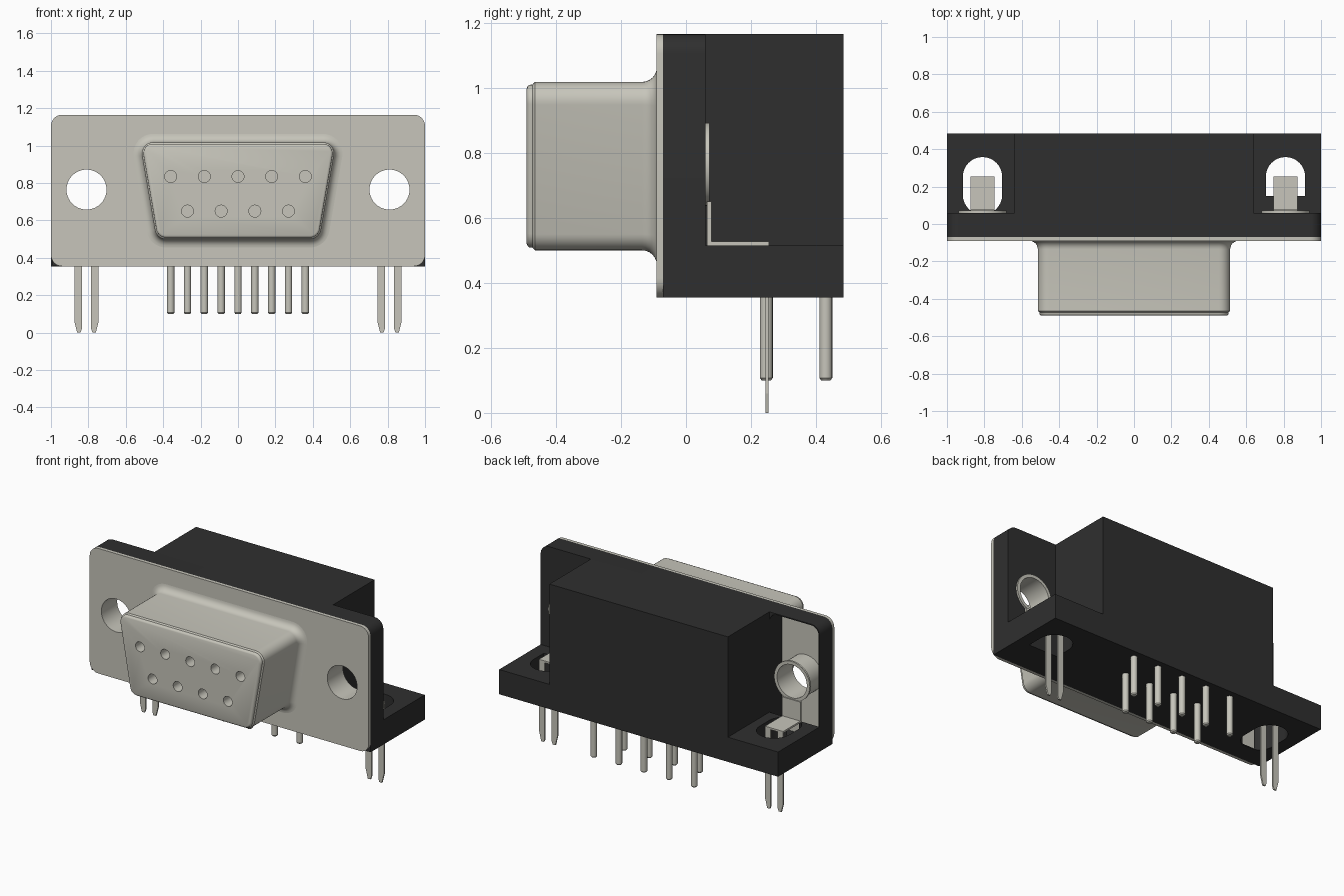
import bpy, bmesh
from math import sin, cos, radians, pi

cube = bpy.data.objects.get("Cube")
if cube:
    bpy.data.objects.remove(cube, do_unlink=True)


def material(name, color):
    m = bpy.data.materials.new(name)
    m.use_nodes = True
    m.diffuse_color = color
    bsdf = m.node_tree.nodes["Principled BSDF"]
    bsdf.inputs["Base Color"].default_value = color
    bsdf.inputs["Roughness"].default_value = 0.6
    return m


METAL = material("light grey metal", (0.57, 0.56, 0.495, 1))
BLACK = material("black plastic", (0.028, 0.028, 0.028, 1))

# Places a 2D outline point at distance t along an axis
PLACE = {"x": lambda u, v, t: (t, u, v),
         "y": lambda u, v, t: (u, t, v),
         "z": lambda u, v, t: (u, v, t)}


def loft(name, sections, axis, mat, ring=False):
    """Skin a list of (distance, outline) sections; ring closes it on itself."""
    bm = bmesh.new()
    loops = [[bm.verts.new(PLACE[axis](u, v, t)) for u, v in pts] for t, pts in sections]
    pairs = list(zip(loops, loops[1:]))
    if ring:
        pairs.append((loops[-1], loops[0]))
    else:
        bm.faces.new(loops[0])
        bm.faces.new(loops[-1])
    for a, b in pairs:
        for i in range(len(a)):
            j = (i + 1) % len(a)
            bm.faces.new((a[i], a[j], b[j], b[i]))
    bmesh.ops.recalc_face_normals(bm, faces=bm.faces[:])
    me = bpy.data.meshes.new(name)
    bm.to_mesh(me)
    bm.free()
    me.materials.append(mat)
    ob = bpy.data.objects.new(name, me)
    bpy.context.collection.objects.link(ob)
    return ob


def prism(name, outline, axis, a, b, mat):
    return loft(name, [(a, outline), (b, outline)], axis, mat)


def arc(cx, cy, r, a, b, n=8):
    steps = [radians(a + (b - a) * i / n) for i in range(n + 1)]
    return [(cx + r * cos(t), cy + r * sin(t)) for t in steps]


def circle(cx, cy, r, n=40):
    return [(cx + r * cos(2 * pi * i / n), cy + r * sin(2 * pi * i / n)) for i in range(n)]


def rect(x0, y0, x1, y1):
    return [(x0, y0), (x1, y0), (x1, y1), (x0, y1)]


def cut(ob, cutters):
    bpy.context.view_layer.objects.active = ob
    for c in cutters:
        c.hide_render = True
        mod = ob.modifiers.new("cut", "BOOLEAN")
        mod.operation, mod.solver, mod.object = "DIFFERENCE", "EXACT", c
        bpy.ops.object.modifier_apply(modifier=mod.name)
        bpy.data.objects.remove(c, do_unlink=True)


def smooth(ob, angle=35):
    bpy.ops.object.select_all(action="DESELECT")
    ob.select_set(True)
    bpy.context.view_layer.objects.active = ob
    bpy.ops.object.shade_smooth_by_angle(angle=radians(angle))


BOTTOM, TOP, LEDGE, CORNER = 0.355, 1.165, 0.515, 0.06
HOLE_X, HOLE_Z, HOLE_R = 0.81, 0.765, 0.107


def arch(x0, x1, z0, z1, r):
    """Rectangle with rounded top corners."""
    return [(x0, z0), (x1, z0)] + arc(x1 - r, z1 - r, r, 0, 90) + arc(x0 + r, z1 - r, r, 90, 180)


# Front metal plate with rounded corners and screw holes
r = CORNER
plate_outline = (arc(1 - r, TOP - r, r, 0, 90) + arc(r - 1, TOP - r, r, 90, 180)
                 + arc(r - 1, BOTTOM + r, r, 180, 270) + arc(1 - r, BOTTOM + r, r, 270, 360))
plate = prism("front_plate", plate_outline, "y", -0.09, -0.07, METAL)
cut(plate, [prism("cutter", circle(s * HOLE_X, HOLE_Z, HOLE_R), "y", -0.2, 0.1, METAL)
            for s in (-1, 1)])
smooth(plate)

# Plastic flange: bored on one side, hollow from behind on the other
flange = prism("flange", arch(-1, 1, BOTTOM, TOP, r), "y", -0.07, 0.06, BLACK)
cut(flange, [prism("cutter", circle(HOLE_X, HOLE_Z, 0.12), "y", -0.2, 0.2, BLACK),
             prism("cutter", arch(-0.993, -0.64, BOTTOM + 0.007, TOP - 0.007, 0.053),
                   "y", -0.2, 0.2, BLACK)])
smooth(flange)

# Rear housing: tall block on a low ledge, with slots for the board clips
half = [(1, BOTTOM), (1, LEDGE), (0.64, LEDGE), (0.64, TOP)]
housing = prism("rear_housing", half + [(-x, z) for x, z in reversed(half)],
                "y", 0.06, 0.485, BLACK)
slot_back = arc(0, 0.253, 0.105, 0, 180, 16)
slots = []
for s, front in ((-1, arc(0, 0.155, 0.105, 180, 360, 16)), (1, [(-0.105, 0.15), (0.105, 0.15)])):
    outline = [(s * HOLE_X + x, y) for x, y in slot_back + front]
    slots.append(prism("cutter", outline, "z", 0.2, 0.6, BLACK))
cut(housing, slots)
smooth(housing)


# Tapered D-shaped shell: flared root, straight wall, small lip, flat face
def d_outline(offset):
    rad = 0.06 + offset
    right = arc(0.385, 0.56, rad, -90, -10) + arc(0.454, 0.958, rad, -10, 90)
    return right + [(-x, z) for x, z in reversed(right)]


flare = 0.045
sections = [(-0.09 - flare * sin(t), d_outline(flare * (1 - cos(t))))
            for t in [radians(90 - 15 * i) for i in range(7)]]
sections = [(-0.09 - flare + flare * cos(radians(a)), d_outline(flare * (1 - sin(radians(a)))))
            for a in range(0, 91, 15)]
sections += [(y, d_outline(o)) for y, o in
             ((-0.465, 0), (-0.472, -0.008), (-0.482, -0.009), (-0.487, -0.013), (-0.49, -0.02))]
shell = loft("connector_shell", sections, "y", METAL)

# Blind contact sockets: five above, four below
PITCH = 0.18
sockets = [(PITCH * (i - 2), 0.835) for i in range(5)] + [(PITCH * (i - 1.5), 0.65) for i in range(4)]
cut(shell, [prism("cutter", circle(x, z, 0.032, 20), "y", -0.6, -0.38, METAL) for x, z in sockets])
smooth(shell)

# Contact pins below the housing, in two rows
for i in range(9):
    x, y = PITCH / 2 * (i - 4), (0.43 if i % 2 == 0 else 0.247)
    pin = loft(f"contact_pin_{i + 1}",
               [(z, circle(x, y, rad, 16)) for z, rad in ((0.1, 0.014), (0.107, 0.02), (0.37, 0.02))],
               "z", METAL)
    smooth(pin)

# Screw sleeves and board clips on both sides
for s, side in ((-1, "right"), (1, "left")):
    cx = s * HOLE_X
    outer, inner = circle(cx, HOLE_Z, 0.119), circle(cx, HOLE_Z, HOLE_R)
    collar = circle(cx, HOLE_Z, 0.128)
    sleeve = loft(f"{side}_screw_sleeve",
                  [(-0.07, outer), (0.06, outer), (0.06, collar), (0.072, collar),
                   (0.072, inner), (-0.07, inner)], "y", METAL, ring=True)
    smooth(sleeve)
    bent = [(0.065, LEDGE), (0.255, LEDGE), (0.255, 0.527), (0.079, 0.527), (0.079, 0.65), (0.065, 0.65)]
    prism(f"{side}_clip_strap", bent, "x", cx - 0.065, cx + 0.065, METAL)
    for d, which in ((-1, "a"), (1, "b")):
        leg = [(0.025, 0.52), (0.065, 0.52), (0.065, 0.06), (0.05, 0), (0.032, 0), (0.025, 0.02)]
        prism(f"{side}_clip_leg_{which}", [(cx + d * x, z) for x, z in leg], "y", 0.244, 0.254, METAL)
